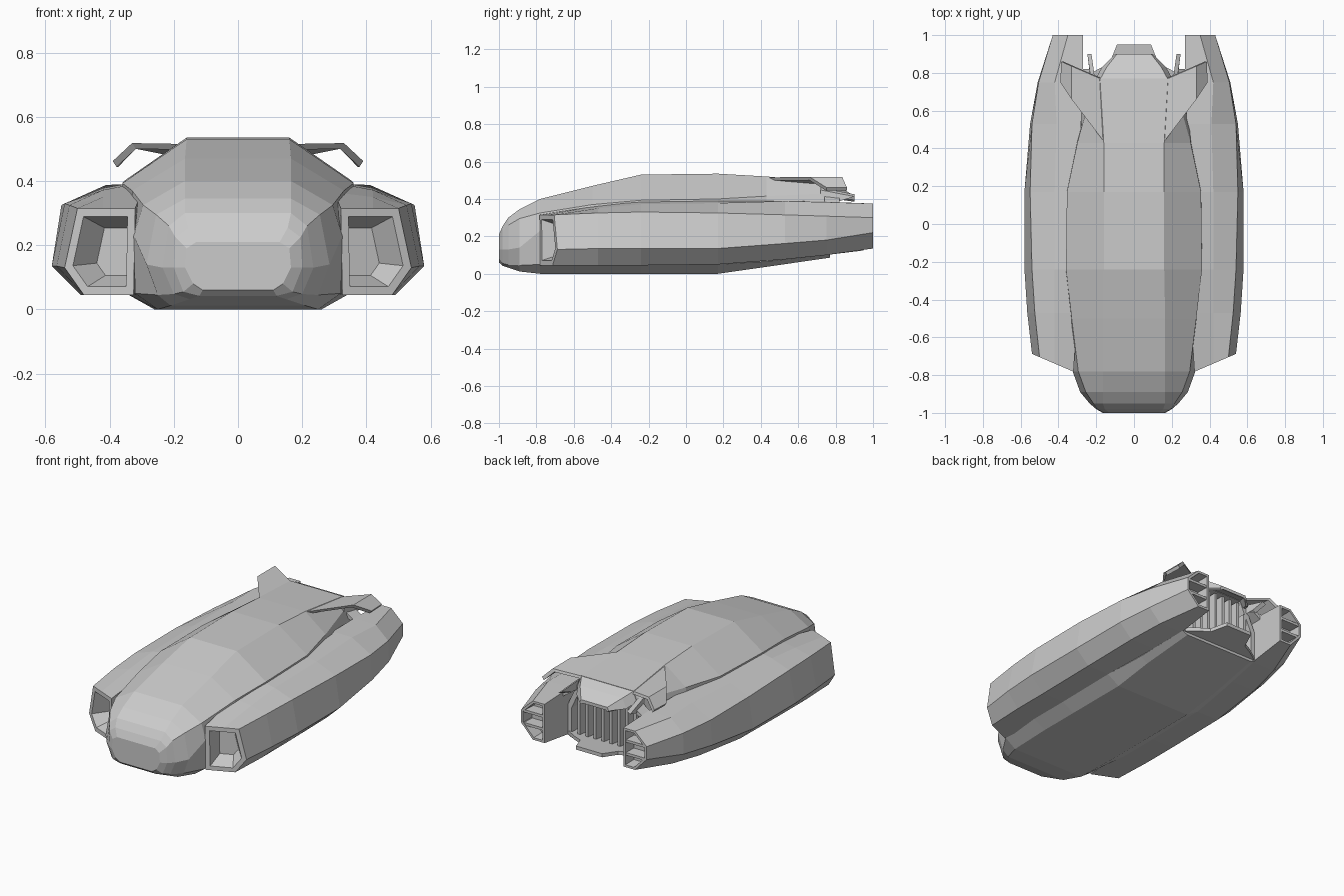
import bpy, bmesh
from mathutils import Vector

if "Cube" in bpy.data.objects:
    bpy.data.objects.remove(bpy.data.objects["Cube"])


def finish(name, bm, mirror=False):
    bmesh.ops.recalc_face_normals(bm, faces=bm.faces[:])
    me = bpy.data.meshes.new(name)
    bm.to_mesh(me)
    bm.free()
    ob = bpy.data.objects.new(name, me)
    bpy.context.collection.objects.link(ob)
    if mirror:
        ob.modifiers.new("mirror", 'MIRROR').use_mirror_merge = False
    return ob


def loft(rings):
    """Skin closed rings of 3D points; returns bmesh and both end caps."""
    bm = bmesh.new()
    vs = [[bm.verts.new(p) for p in r] for r in rings]
    n = len(vs[0])
    for a, b in zip(vs, vs[1:]):
        for i in range(n):
            bm.faces.new((a[i], a[(i + 1) % n], b[(i + 1) % n], b[i]))
    first, last = bm.faces.new(vs[0][::-1]), bm.faces.new(vs[-1])
    bmesh.ops.recalc_face_normals(bm, faces=bm.faces[:])
    return bm, first, last


def recess(bm, face, rim, taper, depth):
    """Leave a rim round a cap and sink the middle inwards."""
    bmesh.ops.inset_region(bm, faces=[face], thickness=rim, use_even_offset=True)
    bmesh.ops.inset_region(bm, faces=[face], thickness=taper, use_even_offset=True)
    shift = -face.normal * depth
    for v in face.verts:
        v.co += shift


def sym(y, half):
    return [(x, y, z) for x, z in half] + [(-x, y, z) for x, z in reversed(half)]


def plate(name, pts, offset, mirror=False):
    top = [Vector(p) for p in pts]
    bm, _, _ = loft([top, [p + Vector(offset) for p in top]])
    return finish(name, bm, mirror)


def box(bm, x0, x1, y0, y1, z0, z1):
    r = bmesh.ops.create_cube(bm, size=1)
    for v in r["verts"]:
        v.co = ((x0 + x1) / 2 + v.co.x * (x1 - x0),
                (y0 + y1) / 2 + v.co.y * (y1 - y0),
                (z0 + z1) / 2 + v.co.z * (z1 - z0))


# Central hull: roof edge, shoulder, side, chine, belly edge
hull = [
    (-1.0, [(.13, .21), (.16, .19), (.165, .13), (.14, .08), (.11, .06)]),
    (-.98, [(.155, .255), (.195, .225), (.20, .13), (.17, .055), (.12, .042)]),
    (-.95, [(.165, .30), (.215, .26), (.235, .13), (.20, .048), (.15, .032)]),
    (-.89, [(.165, .345), (.255, .295), (.285, .14), (.25, .045), (.21, .012)]),
    (-.78, [(.165, .40), (.295, .325), (.325, .23), (.32, .05), (.25, 0)]),
    (-.50, [(.165, .47), (.33, .37), (.34, .25), (.34, .045), (.26, 0)]),
    (-.24, [(.16, .53), (.36, .393), (.36, .25), (.34, .045), (.26, 0)]),
    (.17, [(.16, .535), (.355, .40), (.36, .25), (.34, .05), (.26, 0)]),
    (.43, [(.16, .52), (.30, .415), (.31, .25), (.31, .066), (.26, .037)]),
    (.77, [(.18, .49), (.205, .43), (.275, .28), (.275, .102), (.24, .086)]),
]
bm, _, rear = loft([sym(y, h) for y, h in hull])
recess(bm, rear, .03, .005, .09)
finish("hull", bm)

# Side pods: inner bottom, outer bottom, widest, shoulder, crest, inner top
pods = [
    (-.78, [(.325, .045), (.48, .045), (.54, .13), (.50, .315), (.42, .315), (.32, .315)]),
    (-.47, [(.30, .045), (.49, .045), (.565, .135), (.525, .325), (.42, .35), (.30, .365)]),
    (-.24, [(.30, .045), (.49, .045), (.58, .135), (.54, .33), (.42, .372), (.30, .395)]),
    (.17, [(.30, .05), (.49, .05), (.58, .135), (.55, .325), (.42, .378), (.30, .40)]),
    (.53, [(.27, .077), (.465, .077), (.55, .162), (.54, .315), (.41, .388), (.28, .39)]),
    (.75, [(.27, .10), (.43, .10), (.51, .18), (.505, .308), (.42, .383), (.27, .385)]),
    (1.0, [(.27, .135), (.35, .135), (.43, .22), (.43, .30), (.35, .375), (.27, .375)]),
]
rings = [[(x, y, z) for x, z in h] for y, h in pods]
rings[0] = [(x, -.78 + .43 * (x - .325), z) for x, _, z in rings[0]]  # swept intake
bm, front, rear = loft(rings)
recess(bm, front, .026, .035, .10)
recess(bm, rear, .014, .003, .08)
finish("side_pods", bm, True)

# Horizontal vanes in the pod exhausts
bm = bmesh.new()
for z in (.215, .295):
    box(bm, .275, .422, .92, .995, z - .008, z + .008)
finish("pod_exhaust_vanes", bm, True)

# Vertical ribs across the rear engine bay
bm = bmesh.new()
for i in range(8):
    x = -.1925 + i * .055
    box(bm, x - .009, x + .009, .67, .775, .11, .44 if abs(x) < .17 else .38)
finish("engine_bay_ribs", bm)

# Hood above the engine bay
hood = [
    (.765, [(.18, .49), (.205, .43), (.185, .425), (.16, .465)]),
    (.83, [(.145, .46), (.17, .40), (.15, .395), (.13, .44)]),
    (.90, [(.09, .415), (.10, .395), (.09, .385), (.08, .395)]),
]
finish("engine_hood", loft([sym(y, h) for y, h in hood])[0])

# Floor lip below the engine bay
lip = [(.27, .68), (.27, .77), (.19, .82), (.13, .85), (.09, .95)]
plate("engine_floor", [(x, y, .092 + (y - .68) * .12) for x, y in lip]
      + [(-x, y, .092 + (y - .68) * .12) for x, y in reversed(lip)], (0, 0, .022))

# Drooped tail wings: one folded strip with thickness
bm = bmesh.new()
fold = [((.155, .43, .515), (.18, .77, .488)),
        ((.33, .66, .518), (.33, .835, .518)),
        ((.39, .75, .462), (.385, .86, .462))]
v = [[bm.verts.new(p) for p in pair] for pair in fold]
for a, b in zip(v, v[1:]):
    bm.faces.new((a[0], b[0], b[1], a[1]))
low = bmesh.ops.extrude_face_region(bm, geom=bm.faces[:])["geom"]
for g in low:
    if isinstance(g, bmesh.types.BMVert):
        g.co += Vector((-.012, 0, -.018))
finish("tail_wings", bm, True)

# Small pointed brackets beside the hood
plate("hood_brackets", [(.20, .72, .46), (.225, .90, .425), (.215, .82, .40), (.20, .72, .39)],
      (.022, 0, -.012), True)
plate("bracket_struts", [(.20, .74, .43), (.28, .74, .375), (.28, .82, .375), (.22, .82, .415)],
      (0, 0, -.025), True)
